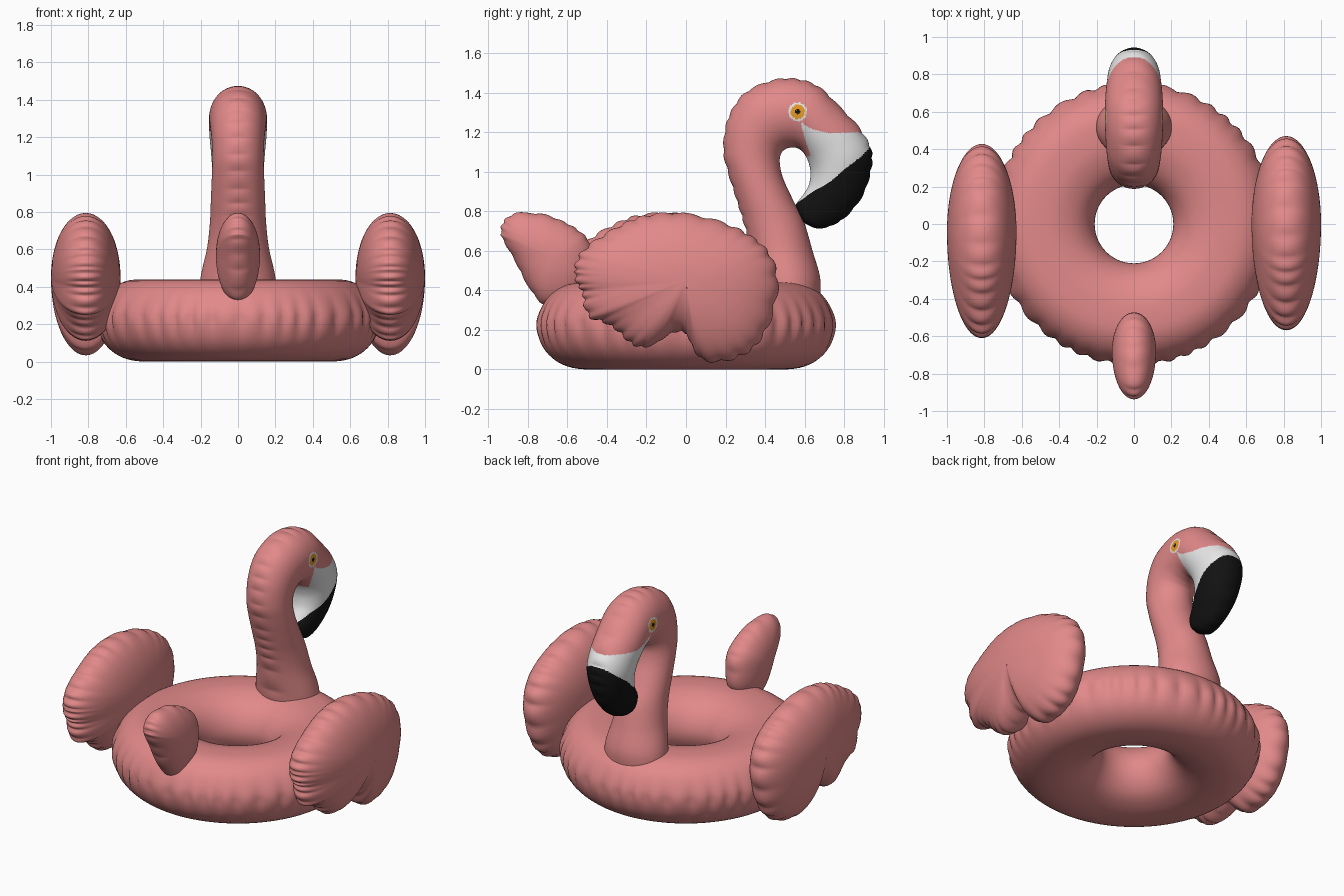
import bpy, bmesh, math
from mathutils import Vector

if "Cube" in bpy.data.objects:
    bpy.data.objects.remove(bpy.data.objects["Cube"])

def material(name, rgb):
    m = bpy.data.materials.new(name)
    m.diffuse_color = (*rgb, 1)
    m.use_nodes = True
    m.node_tree.nodes["Principled BSDF"].inputs["Base Color"].default_value = m.diffuse_color
    return m

PINK = material("flamingo pink", (0.76, 0.25, 0.25))
WHITE = material("beak white", (0.85, 0.85, 0.85))
BLACK = material("beak black", (0.006, 0.006, 0.006))
ORANGE = material("eye orange", (0.80, 0.32, 0.02))

def spline(pts, n, closed=False):
    """Catmull-Rom through tuples of any length."""
    out, k = [], len(pts)
    for i in range(k if closed else k - 1):
        get = lambda j: pts[j % k] if closed else pts[min(max(j, 0), k - 1)]
        p = [get(i + d) for d in (-1, 0, 1, 2)]
        for s in range(n):
            t = s / n
            out.append([0.5 * (2 * b + (c - a) * t + (2 * a - 5 * b + 4 * c - d) * t * t
                               + (3 * b - a - 3 * c + d) * t ** 3) for a, b, c, d in zip(*p)])
    if not closed:
        out.append(list(pts[-1]))
    return out

def lerp_table(table, x):
    for (x0, v0), (x1, v1) in zip(table, table[1:]):
        if x <= x1:
            return v0 + (v1 - v0) * max(0, (x - x0) / (x1 - x0))
    return table[-1][1]

def pucker(u):
    """Uneven scallops along a welded seam, 0 to 1."""
    return 1 - abs(math.sin(u + 0.7 * math.sin(0.37 * u)))

def skin(name, rows, mats, wrap=False, rule=None):
    """Skin closed loops of points into one smooth object."""
    bm = bmesh.new()
    loops = [[bm.verts.new(p) for p in r] for r in rows]
    pairs = list(zip(loops, loops[1:])) + ([(loops[-1], loops[0])] if wrap else [])
    for a, b in pairs:
        for i in range(len(a)):
            j = (i + 1) % len(a)
            bm.faces.new((a[i], a[j], b[j], b[i]))
    if not wrap:
        for loop in (loops[0], loops[-1]):
            mid = bm.verts.new(sum((v.co for v in loop), Vector()) / len(loop))
            for i in range(len(loop)):
                bm.faces.new((loop[i], loop[(i + 1) % len(loop)], mid))
    bmesh.ops.recalc_face_normals(bm, faces=bm.faces)
    for k, f in enumerate(bm.faces):
        f.smooth = True
        if rule:
            f.material_index = rule(k / len(rows[0]), f.calc_center_median())
    me = bpy.data.meshes.new(name)
    bm.to_mesh(me)
    bm.free()
    for m in mats:
        me.materials.append(m)
    ob = bpy.data.objects.new(name, me)
    bpy.context.collection.objects.link(ob)
    return ob

def pillow(name, outline, centre, thick, x0, dy=0.0, steps=40):
    """Inflate a flat side outline (y, z) about its centre."""
    loop = spline(outline, 8, True)
    rows = []
    for i in range(1, steps):
        psi = -math.pi / 2 + math.pi * i / steps
        s, row = math.cos(psi), []
        for k, (y, z) in enumerate(loop):
            f = s * (1 - 0.035 * s ** 10 * pucker(k * math.pi / 7))
            row.append((x0 + thick * math.sin(psi),
                        centre[0] + f * (y - centre[0]) + dy,
                        centre[1] + f * (z - centre[1])))
        rows.append(row)
    return skin(name, rows, [PINK])

# Swim ring: revolved cross-section (radius, z) with a puckered outer seam
section = spline([(.21, .22), (.235, .31), (.30, .385), (.40, .43), (.50, .44), (.60, .43),
                  (.68, .385), (.735, .31), (.76, .225), (.735, .13), (.68, .06), (.60, .015),
                  (.50, .0), (.40, .012), (.30, .055), (.235, .13)], 4, True)
rows = []
for i in range(240):
    a = 2 * math.pi * i / 240
    row = []
    for r, z in section:
        w = max(0, 1 - abs(z - .225) / .2) ** 2 if r > .5 else 0
        r -= 0.022 * w * pucker(a * 20)
        row.append((r * math.cos(a), r * math.sin(a), z))
    rows.append(row)
skin("swim_ring", rows, [PINK], wrap=True)

# Neck and head: stations of outer (y, z), inner (y, z), half thickness
stations = [
    (.37, .30, .67, .30, .21), (.35, .45, .68, .45, .20), (.32, .62, .64, .60, .165),
    (.29, .74, .595, .75, .15), (.25, .87, .54, .86, .145), (.21, 1.0, .49, .97, .14),
    (.187, 1.11, .474, 1.05, .137), (.207, 1.26, .483, 1.095, .14),
    (.28, 1.385, .505, 1.115, .147), (.39, 1.45, .53, 1.122, .152),
    (.52, 1.475, .56, 1.12, .155), (.66, 1.44, .585, 1.105, .155),
    (.78, 1.33, .605, 1.08, .152), (.885, 1.215, .622, 1.04, .145),
    (.942, 1.10, .63, .99, .138), (.932, .98, .62, .93, .125),
    (.885, .86, .59, .88, .108), (.79, .755, .555, .83, .085),
    (.68, .712, .565, .785, .06), (.60, .738, .585, .755, .02)]
SEG, AROUND = 20, 144
rows = []
for k, (yo, zo, yi, zi, hx) in enumerate(spline(stations, SEG)):
    row = []
    for j in range(AROUND):
        a = 2 * math.pi * j / AROUND
        c = math.cos(a)
        e = c * (1 - 0.045 * max(0, c) ** 12 * pucker(k * math.pi / 13))
        row.append((hx * math.sin(a), (yo + yi) / 2 + e * (yo - yi) / 2,
                    (zo + zi) / 2 + e * (zo - zi) / 2))
    rows.append(row)

black_top = [(.56, .84), (.65, .905), (.725, .945), (.80, 1.01), (.877, 1.07), (.95, 1.14)]
white_top = [(.57, 1.27), (.60, 1.235), (.64, 1.215), (.72, 1.195), (.87, 1.20), (.95, 1.18)]
white_back = [(1.08, .63), (1.16, .603), (1.24, .582)]

def head_colour(row, p):
    t = row / SEG
    if t < 9 or t >= len(stations) + 1:
        return 0
    d = math.hypot(p.y - .565, p.z - 1.303)      # painted eyes
    if abs(p.x) > .08 and d < .047:
        return 2 if d < .013 else 3 if d < .036 else 1
    if t > 13 and p.z < lerp_table(black_top, p.y):
        return 2
    if t > 10.5 and p.z < lerp_table(white_top, p.y):
        if p.z < 1.08 or p.y > lerp_table(white_back, p.z):
            return 1
    return 0

def neck_rule(row, p):
    # the end fan at the beak tip is black
    if row > len(rows) - 1 and p.y > .55 and p.z > .6:
        return 2
    return head_colour(row, p)

skin("neck_and_head", rows, [PINK, WHITE, BLACK, ORANGE], rule=neck_rule)

# Wings: side outline (y, z)
wing = [(-.57, .505), (-.545, .58), (-.485, .64), (-.41, .69), (-.31, .745), (-.205, .782),
        (-.055, .797), (.095, .775), (.22, .735), (.32, .685), (.41, .61), (.462, .505),
        (.467, .38), (.425, .227), (.35, .11), (.247, .05), (.13, .033), (.06, .065),
        (.02, .14), (-.015, .187), (-.08, .177), (-.156, .126), (-.23, .108), (-.29, .135),
        (-.36, .20), (-.43, .24), (-.495, .262), (-.522, .33), (-.53, .39), (-.56, .44)]
pillow("right_wing", wing, (0, .45), .186, .814)
pillow("left_wing", wing, (0, .45), .186, -.814, dy=-.042)

# Tail
tail = [(-.94, .705), (-.92, .757), (-.86, .793), (-.735, .79), (-.635, .757), (-.55, .71),
        (-.49, .65), (-.47, .55), (-.49, .42), (-.58, .335), (-.69, .315), (-.755, .355),
        (-.82, .455), (-.865, .545), (-.927, .655)]
pillow("tail", tail, (-.68, .57), .118, 0)
